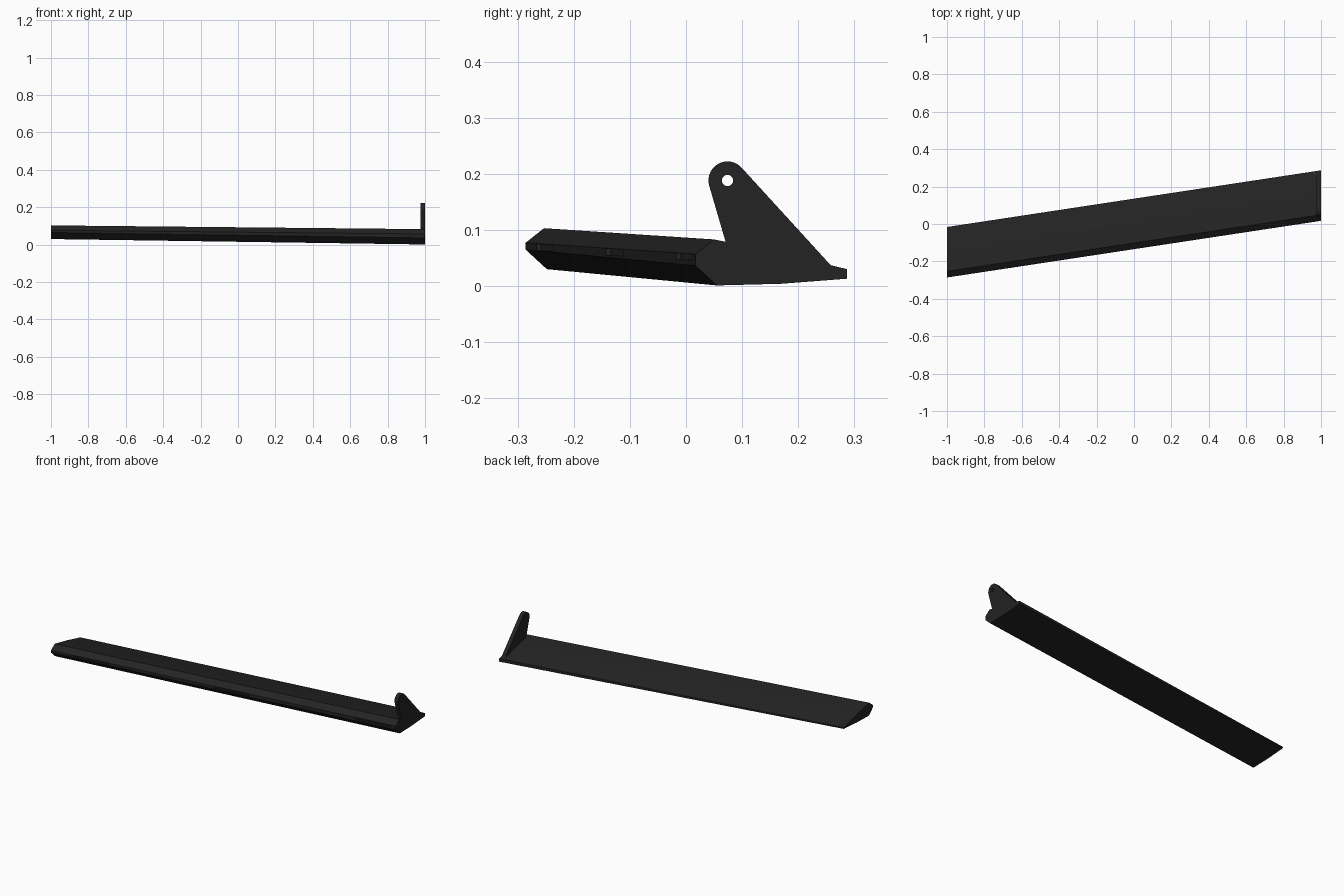
import bpy, bmesh, math
from mathutils import Vector

if "Cube" in bpy.data.objects:
    bpy.data.objects.remove(bpy.data.objects["Cube"])

black = bpy.data.materials.new("matte_black")
black.diffuse_color = (0.017, 0.017, 0.017, 1)
black.use_nodes = True
black.node_tree.nodes["Principled BSDF"].inputs["Base Color"].default_value = black.diffuse_color


def loft(name, ring_a, ring_b):
    """Closed solid between two matching rings of points."""
    bm = bmesh.new()
    a = [bm.verts.new(p) for p in ring_a]
    b = [bm.verts.new(p) for p in ring_b]
    n = len(a)
    bm.faces.new(a)
    bm.faces.new(b[::-1])
    for i in range(n):
        bm.faces.new((a[i], b[i], b[(i + 1) % n], a[(i + 1) % n]))
    bmesh.ops.recalc_face_normals(bm, faces=bm.faces)
    mesh = bpy.data.meshes.new(name)
    bm.to_mesh(mesh)
    bm.free()
    mesh.materials.append(black)
    obj = bpy.data.objects.new(name, mesh)
    bpy.context.collection.objects.link(obj)
    return obj


def cut(target, cutter):
    mod = target.modifiers.new(cutter.name, 'BOOLEAN')
    mod.operation = 'DIFFERENCE'
    mod.solver = 'EXACT'
    mod.object = cutter
    cutter.hide_render = True
    cutter.hide_set(True)


# Blade: wedge section at the right end, slid forward, raised and thinned at the left
top = [(0.017, 0.057), (0.05, 0.083), (0.16, 0.061), (0.287, 0.03)]
bottom = [(0.287, 0.013), (0.17, 0.004), (0.055, 0.001), (0.017, 0.036)]
right_ring = [(1, y, z) for y, z in top + bottom]
left_ring = [(-1, y - 0.303, z + 0.02) for y, z in top]
left_ring += [(-1, y - 0.303, z + 0.029) for y, z in bottom]
blade = loft("blade", right_ring, left_ring)

# Three shallow slots along the front edge
for i, x in enumerate((-0.77, 0.045, 0.87)):
    def slot_ring(px):
        y = -0.1345 + 0.1515 * px
        z = 0.061 - 0.010 * px
        return [(px, y + dy, z + dz) for dy, dz in
                ((-0.03, -0.006), (0.008, -0.006), (0.008, 0.005), (-0.03, 0.005))]
    cut(blade, loft(f"slot_cutter_{i}", slot_ring(x - 0.1), slot_ring(x + 0.1)))

# Upright end bracket with a rounded head
cy, cz, r = 0.074, 0.188, 0.034
outline = [(0.074, 0.068), (0.0705, 0.079)]
for i in range(17):
    a = math.radians(193 - i * (193 - 42) / 16)
    outline.append((cy + r * math.cos(a), cz + r * math.sin(a)))
outline += [(0.258, 0.037), (0.25, 0.031)]
bracket = loft("end_bracket", [(0.976, y, z) for y, z in outline],
               [(1.0, y, z) for y, z in outline])

# Pivot hole through the bracket head
circle = [(cy + 0.01 * math.cos(t * math.tau / 24), cz + 0.01 * math.sin(t * math.tau / 24))
          for t in range(24)]
cut(bracket, loft("hole_cutter", [(0.95, y, z) for y, z in circle],
                  [(1.05, y, z) for y, z in circle]))
